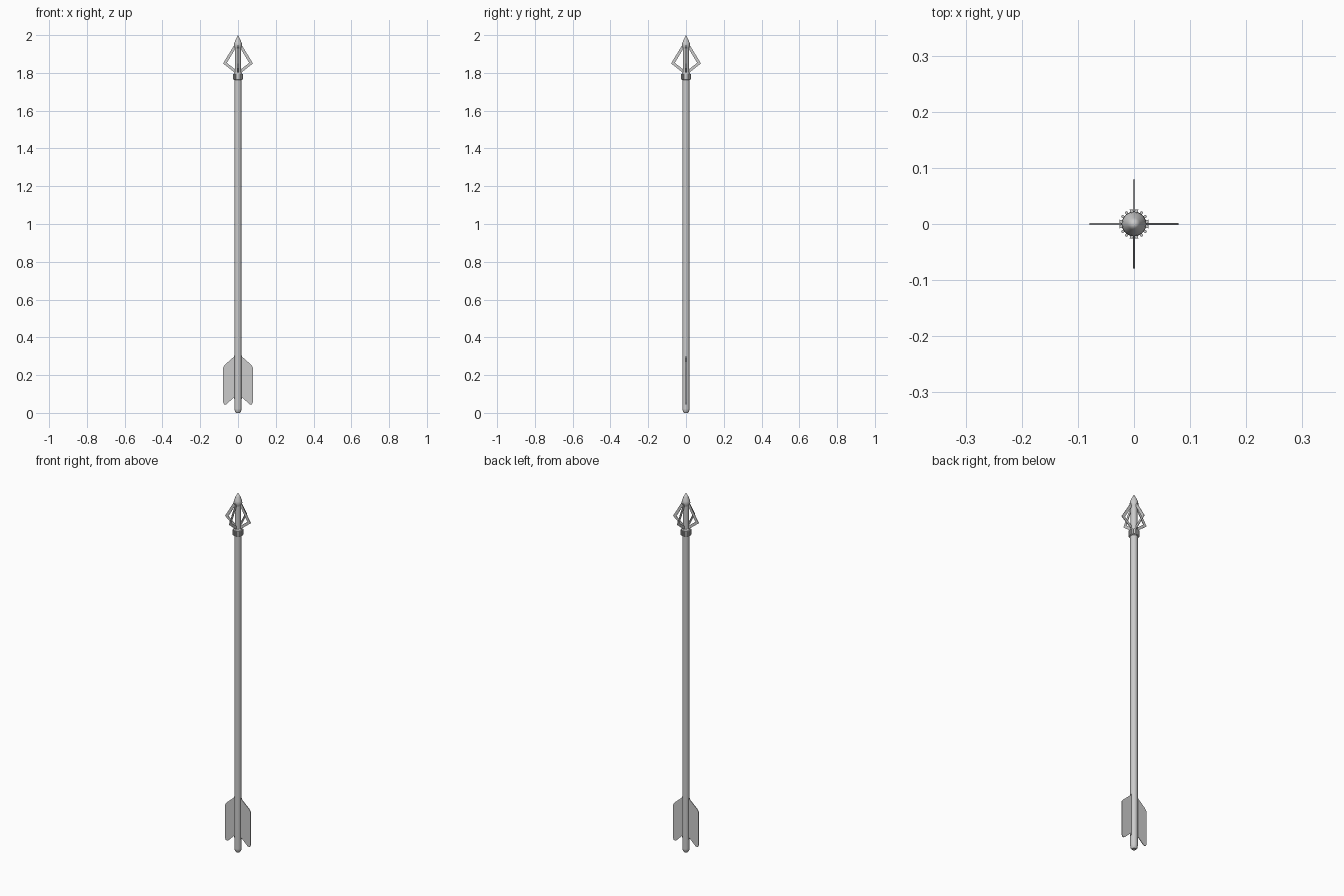
import bpy, bmesh, math
from mathutils import Matrix

if "Cube" in bpy.data.objects:
    bpy.data.objects.remove(bpy.data.objects["Cube"])


def finish(bm, name, smooth=False):
    bmesh.ops.recalc_face_normals(bm, faces=bm.faces)
    me = bpy.data.meshes.new(name)
    bm.to_mesh(me)
    bm.free()
    ob = bpy.data.objects.new(name, me)
    bpy.context.collection.objects.link(ob)
    if smooth:
        bpy.ops.object.select_all(action='DESELECT')
        ob.select_set(True)
        bpy.context.view_layer.objects.active = ob
        bpy.ops.object.shade_smooth_by_angle(angle=math.radians(35))
    return ob


def lathe(name, profile, n=32):
    """Closed solid from (radius, z) rings listed bottom to top."""
    bm = bmesh.new()
    rings = []
    for r, z in profile:
        if r == 0:
            rings.append([bm.verts.new((0, 0, z))] * n)
        else:
            rings.append([bm.verts.new((r * math.cos(2 * math.pi * i / n),
                                        r * math.sin(2 * math.pi * i / n), z)) for i in range(n)])
    for a, b in zip(rings, rings[1:]):
        for i in range(n):
            j = (i + 1) % n
            bm.faces.new(list(dict.fromkeys((a[i], a[j], b[j], b[i]))))
    for ring in (rings[0], rings[-1]):
        if ring[0] is not ring[1]:
            bm.faces.new(ring)
    return finish(bm, name, True)


def plate(name, outer, thickness, angle, hole=None):
    """Thin upright plate from an (x, z) outline, turned about z; hole matches the outline's points."""
    bm = bmesh.new()
    t = thickness / 2
    loops = [outer] + ([hole] if hole else [])
    sides = [[[bm.verts.new((x, y, z)) for x, z in lp] for y in (-t, t)] for lp in loops]
    n = len(outer)
    for front, back in sides:
        for i in range(n):
            j = (i + 1) % n
            bm.faces.new((front[i], front[j], back[j], back[i]))
    for s in (0, 1):
        if hole:
            for i in range(n):
                j = (i + 1) % n
                bm.faces.new((sides[0][s][i], sides[0][s][j], sides[1][s][j], sides[1][s][i]))
        else:
            bm.faces.new(sides[0][s])
    bm.transform(Matrix.Rotation(angle, 4, 'Z'))
    return finish(bm, name)


# shaft and rounded nock
lathe("shaft", [(0.0185, 0.02), (0.0185, 1.77)])
lathe("nock", [(0.011, 0), (0.016, 0.006), (0.0185, 0.02), (0.0185, 0.03)])

# ribbed collar
lathe("collar", [(0.0185, 1.762), (0.0215, 1.765), (0.0215, 1.795), (0.017, 1.803)])
bm = bmesh.new()
for k in range(16):
    m = (Matrix.Rotation(2 * math.pi * (k + 0.5) / 16, 4, 'Z')
         @ Matrix.Translation((0.023, 0, 1.78)) @ Matrix.Diagonal((0.007, 0.005, 0.03, 1)))
    bmesh.ops.create_cube(bm, size=1, matrix=m)
finish(bm, "collar_ribs")

# arrowhead core and point
lathe("head_core", [(0.016, 1.795), (0.016, 1.945)])
lathe("point", [(0.016, 1.93), (0.022, 1.945), (0.020, 1.958), (0.011, 1.98), (0, 2.0)])

# four open broadhead blades
blade = [(0.008, 1.967), (0.079, 1.85), (0.012, 1.797)]
opening = [(0.012, 1.932), (0.059, 1.853), (0.012, 1.816)]
for k in range(4):
    plate(f"blade_{k + 1}", blade, 0.003, k * math.pi / 2, opening)

# two fletching vanes
vane = [(0.012, 0.306), (0.068, 0.256), (0.077, 0.244), (0.079, 0.235), (0.079, 0.058),
        (0.074, 0.046), (0.066, 0.044), (0.059, 0.047), (0.012, 0.092)]
for k in range(2):
    plate(f"vane_{k + 1}", vane, 0.004, k * math.pi)
# vane bases wrapped close to the shaft
for k, s in enumerate((-1, 1)):
    bm = bmesh.new()
    bmesh.ops.create_cube(bm, size=1, matrix=Matrix.Translation((s * 0.018, 0, 0.188))
                          @ Matrix.Diagonal((0.006, 0.008, 0.23, 1)))
    finish(bm, f"vane_base_{k + 1}")
